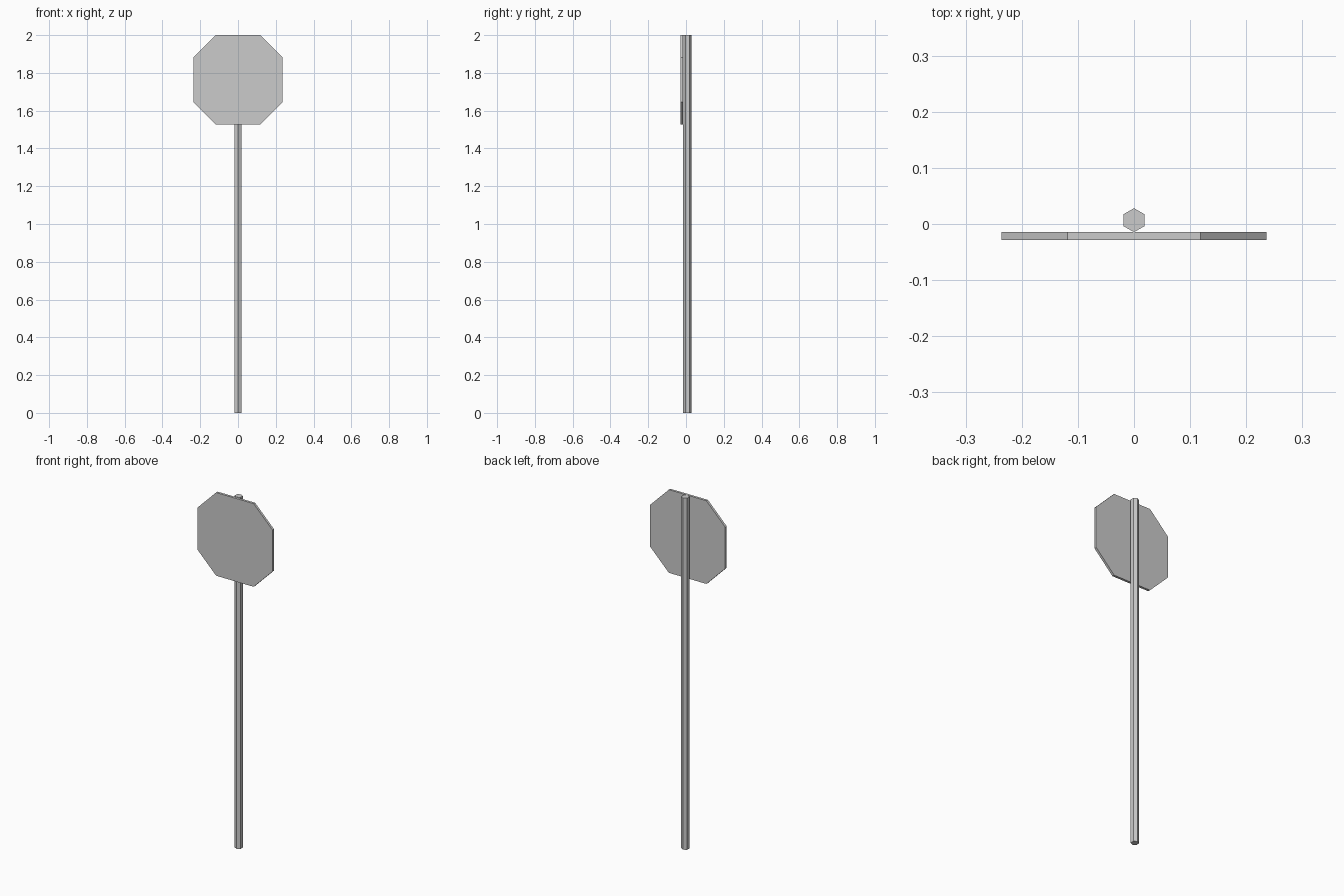
import bpy, bmesh, math
from mathutils import Vector

if "Cube" in bpy.data.objects:
    bpy.data.objects.remove(bpy.data.objects["Cube"])


def prism(name, profile, extrude):
    """Extrude a flat profile along a vector into a closed solid."""
    bm = bmesh.new()
    face = bm.faces.new([bm.verts.new(p) for p in profile])
    result = bmesh.ops.extrude_face_region(bm, geom=[face], use_keep_orig=True)
    moved = [v for v in result["geom"] if isinstance(v, bmesh.types.BMVert)]
    bmesh.ops.translate(bm, vec=Vector(extrude), verts=moved)
    bmesh.ops.recalc_face_normals(bm, faces=bm.faces[:])
    mesh = bpy.data.meshes.new(name)
    bm.to_mesh(mesh)
    bm.free()
    obj = bpy.data.objects.new(name, mesh)
    bpy.context.collection.objects.link(obj)
    return obj


HEIGHT = 2.0
HALF_DEPTH = 0.0282
POLE_R = 0.0214
POLE_Y = HALF_DEPTH - POLE_R

# Six-sided pole, a corner pointing at the sign plate
pole_profile = [(POLE_R * math.sin(i * math.pi / 3),
                 POLE_Y + POLE_R * math.cos(i * math.pi / 3), 0) for i in range(6)]
prism("pole", pole_profile, (0, 0, HEIGHT))

# Eight-sided sign plate: square with corners cut at half its half-width
A = 0.2365
B = A / 2
plate_z = HEIGHT - A
corners = [(B, A), (A, B), (A, -B), (B, -A), (-B, -A), (-A, -B), (-A, B), (-B, A)]
plate_profile = [(x, -HALF_DEPTH, plate_z + z) for x, z in corners]
prism("sign_plate", plate_profile, (0, 2 * (HALF_DEPTH - POLE_R), 0))
